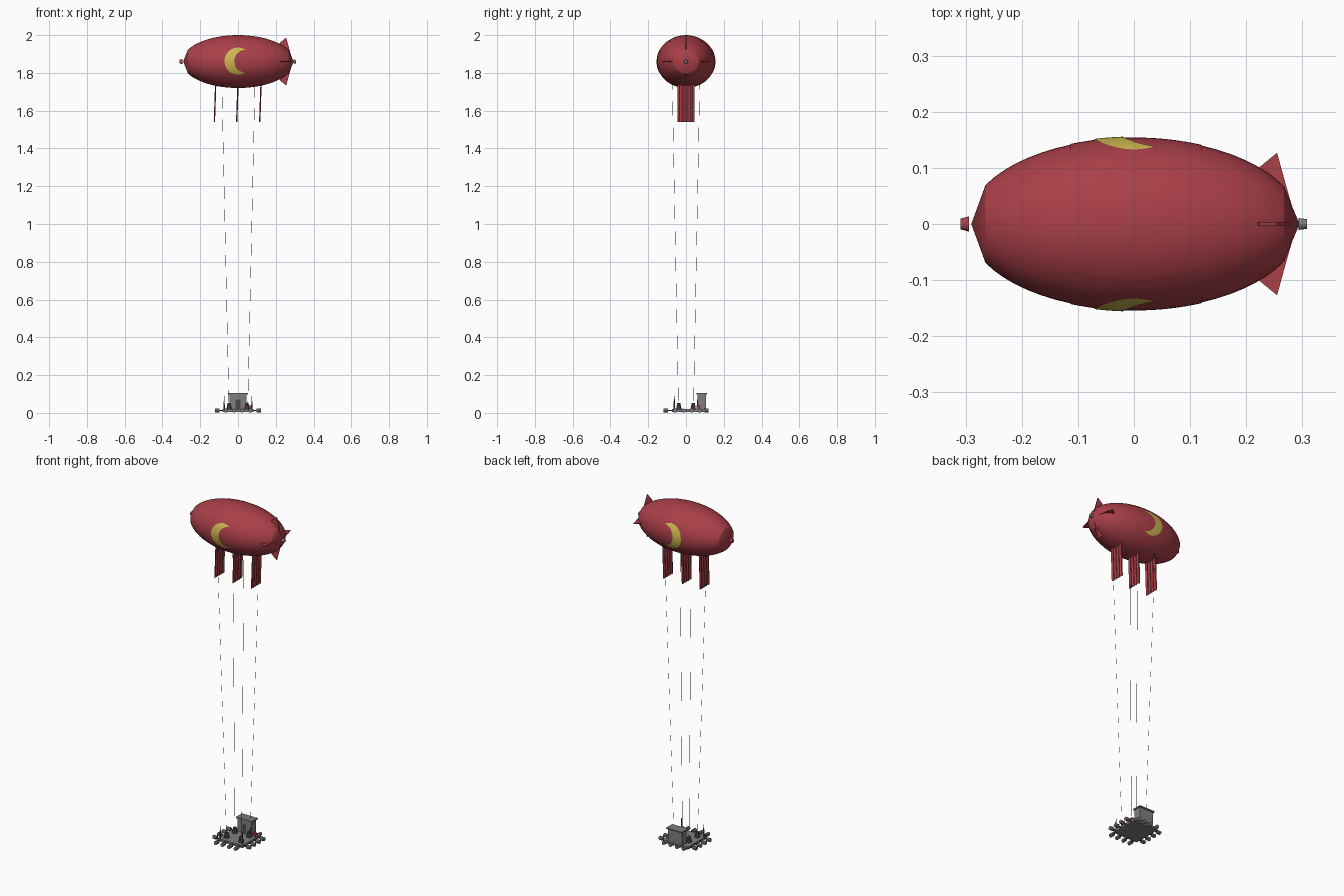
import bpy, bmesh, math
from mathutils import Vector

if "Cube" in bpy.data.objects:
    bpy.data.objects.remove(bpy.data.objects["Cube"])


def material(name, rgb):
    m = bpy.data.materials.new(name)
    m.diffuse_color = (*rgb, 1)
    m.use_nodes = True
    m.node_tree.nodes["Principled BSDF"].inputs["Base Color"].default_value = m.diffuse_color
    return m


RED = material("red cloth", (0.40, 0.05, 0.065))
YELLOW = material("yellow", (0.62, 0.48, 0.08))
GREY = material("grey", (0.21, 0.21, 0.20))
DARK = material("dark grey", (0.07, 0.07, 0.075))

CZ, RX, RY, RZ = 1.86, 0.297, 0.153, 0.14   # envelope centre height and radii


def mesh(name, verts, faces, mat, smooth=None):
    me = bpy.data.meshes.new(name)
    me.from_pydata(verts, [], faces)
    bm = bmesh.new()
    bm.from_mesh(me)
    bmesh.ops.recalc_face_normals(bm, faces=bm.faces)
    bm.to_mesh(me)
    bm.free()
    me.materials.append(mat)
    ob = bpy.data.objects.new(name, me)
    bpy.context.collection.objects.link(ob)
    if smooth:
        bpy.ops.object.select_all(action='DESELECT')
        ob.select_set(True)
        bpy.context.view_layer.objects.active = ob
        bpy.ops.object.shade_smooth_by_angle(angle=math.radians(smooth))
    return ob


def box(name, x0, x1, y0, y1, z0, z1, mat):
    v = [(x, y, z) for x in (x0, x1) for y in (y0, y1) for z in (z0, z1)]
    f = [(0, 1, 3, 2), (4, 6, 7, 5), (0, 4, 5, 1), (2, 3, 7, 6), (0, 2, 6, 4), (1, 5, 7, 3)]
    return mesh(name, v, f, mat)


def rod(name, a, b, r1, r2, mat, n=8):
    a, b = Vector(a), Vector(b)
    q = (b - a).to_track_quat('Z', 'Y')
    ring = [Vector((math.cos(2 * math.pi * (i + .5) / n), math.sin(2 * math.pi * (i + .5) / n), 0))
            for i in range(n)]
    v = [a + q @ (p * r1) for p in ring] + [b + q @ (p * r2) for p in ring]
    f = [(i, (i + 1) % n, n + (i + 1) % n, n + i) for i in range(n)]
    f += [tuple(range(n))[::-1], tuple(range(n, 2 * n))]
    return mesh(name, v, f, mat, 30 if n > 8 else None)


def side_y(x, z, lift):
    """Distance of the envelope side from the centre plane."""
    return RY * math.sqrt(max(0, 1 - (x / RX) ** 2 - ((z - CZ) / RZ) ** 2)) + lift


def patch(name, fn, nu, nv, lift, side, mat):
    """Thin plate that follows the envelope; fn maps u, v to x, z."""
    v = []
    for i in range(nu + 1):
        for j in range(nv + 1):
            x, z = fn(i / nu, j / nv)
            v.append((x, side * side_y(x, z, lift), z))
    w = nv + 1
    f = [(i * w + j, (i + 1) * w + j, (i + 1) * w + j + 1, i * w + j + 1)
         for i in range(nu) for j in range(nv)]
    ob = mesh(name, v, f, mat, 40)
    if (ob.data.polygons[nu * nv // 2].normal.y > 0) != (side > 0):
        ob.data.flip_normals()
    return ob


# Envelope: rounded hull with short conical ends
SEG, RINGS = 48, 22
rings = [(RX * math.sin(t), math.cos(t)) for t in
         [math.radians(-63 + 127 * i / RINGS) for i in range(RINGS + 1)]]
verts = [(x, RY * r * math.cos(2 * math.pi * k / SEG), CZ + RZ * r * math.sin(2 * math.pi * k / SEG))
         for x, r in rings for k in range(SEG)]
faces = [(i * SEG + k, i * SEG + (k + 1) % SEG, (i + 1) * SEG + (k + 1) % SEG, (i + 1) * SEG + k)
         for i in range(RINGS) for k in range(SEG)]
verts += [(-0.29, 0, CZ), (0.295, 0, CZ)]
last, n = RINGS * SEG, len(verts)
for k in range(SEG):
    faces.append((k, (k + 1) % SEG, n - 2))
    faces.append((last + k, last + (k + 1) % SEG, n - 1))
mesh("envelope", verts, faces, RED, 20)

# Nose cap and tail cap
rod("nose_cap", (-0.309, 0, CZ), (-0.294, 0, CZ), 0.010, 0.014, RED, 12)
rod("tail_cap", (0.293, 0, CZ), (0.308, 0, CZ), 0.011, 0.009, GREY, 12)


# Side panels and crescents
def panel(u, v):
    return -0.113 + 0.233 * u, CZ - 0.108 + 0.216 * v


def crescent(u, v):
    # blend between the outer arc and the inner arc, both running horn to horn
    a = math.radians(57 + 246 * u)
    b = math.radians(90 + 180 * u)
    ox, oz = 0.072 * math.cos(a), 0.072 * math.sin(a)
    ix, iz = 0.04 + 0.06 * math.cos(b), 0.06 * math.sin(b)
    return ox + (ix - ox) * v, CZ + 0.002 + oz + (iz - oz) * v


for side, word in ((-1, "front"), (1, "back")):
    patch(word + "_panel", panel, 16, 16, 0.0012, side, RED)
    patch(word + "_crescent", crescent, 32, 4, 0.003, side, YELLOW)

# Four tail fins, two upright and two level
FIN = [(0.215, 0.06), (0.222, 0.10), (0.255, 0.127), (0.272, 0.065), (0.288, 0.01)]
T = 0.0025
for i in range(4):
    c, s = round(math.cos(i * math.pi / 2)), round(math.sin(i * math.pi / 2))
    v = [(x, r * c - t * s, CZ + r * s + t * c) for t in (-T, T) for x, r in FIN]
    f = [(0, 1, 2, 3, 4), (9, 8, 7, 6, 5)] + [(k, (k + 1) % 5, 5 + (k + 1) % 5, 5 + k) for k in range(5)]
    mesh("tail_fin", v, f, RED)

# Three pleated banners hanging below the envelope
for x in (-0.118, 0.0, 0.122):
    v = []
    for k in range(9):
        y, dx = -0.045 + 0.09 * k / 8, 0.0025 * (-1) ** k
        v += [(x + dx, y, 1.745), (x - 0.007 + dx, y, 1.54)]
    f = [(2 * k, 2 * k + 1, 2 * k + 3, 2 * k + 2) for k in range(8)]
    banner = mesh("banner", v, f, RED)
    mod = banner.modifiers.new("thickness", 'SOLIDIFY')
    mod.thickness, mod.offset = 0.002, 0

# Ropes and the tapered winches they rise from
for sx in (-1, 1):
    for sy in (-1, 1):
        rod("rope", (sx * 0.05 + 0.002, sy * 0.04, 0.045), (sx * 0.088 + 0.002, sy * 0.073, 1.76),
            0.0007, 0.0007, DARK, 4)
        rod("winch", (sx * 0.047, sy * 0.038, 0.018), (sx * 0.047, sy * 0.038, 0.052),
            0.016, 0.009, DARK, 8)

# Deck
box("deck", -0.082, 0.082, -0.075, 0.098, 0.005, 0.02, GREY)

# Floats on short arms around the deck
for t in (-0.065, -0.022, 0.022, 0.065):
    for s in (-1, 1):
        rod("side_float", (s * 0.098, t + 0.008, 0.012), (s * 0.122, t + 0.008, 0.012), 0.011, 0.011, GREY)
        rod("side_arm", (s * 0.075, t + 0.008, 0.012), (s * 0.10, t + 0.008, 0.012), 0.004, 0.004, DARK, 4)
        y0, y1 = (-0.095, -0.12) if s < 0 else (0.098, 0.12)
        rod("end_float", (t, y0, 0.012), (t, y1, 0.012), 0.011, 0.011, GREY)
        rod("end_arm", (t, s * 0.07, 0.012), (t, s * 0.10, 0.012), 0.004, 0.004, DARK, 4)

# Cabin with a flat roof and a door
box("cabin", -0.046, 0.046, 0.06, 0.105, 0.02, 0.098, GREY)
box("cabin_roof", -0.052, 0.052, 0.055, 0.111, 0.098, 0.105, GREY)
box("cabin_door", -0.012, 0.012, 0.0575, 0.0605, 0.02, 0.07, DARK)

# Slim posts and a small crate
for s in (-1, 1):
    rod("post", (s * 0.073, -0.062, 0.018), (s * 0.073, -0.062, 0.09), 0.004, 0.002, DARK, 6)
box("crate", 0.058, 0.076, 0.055, 0.073, 0.02, 0.038, RED)
